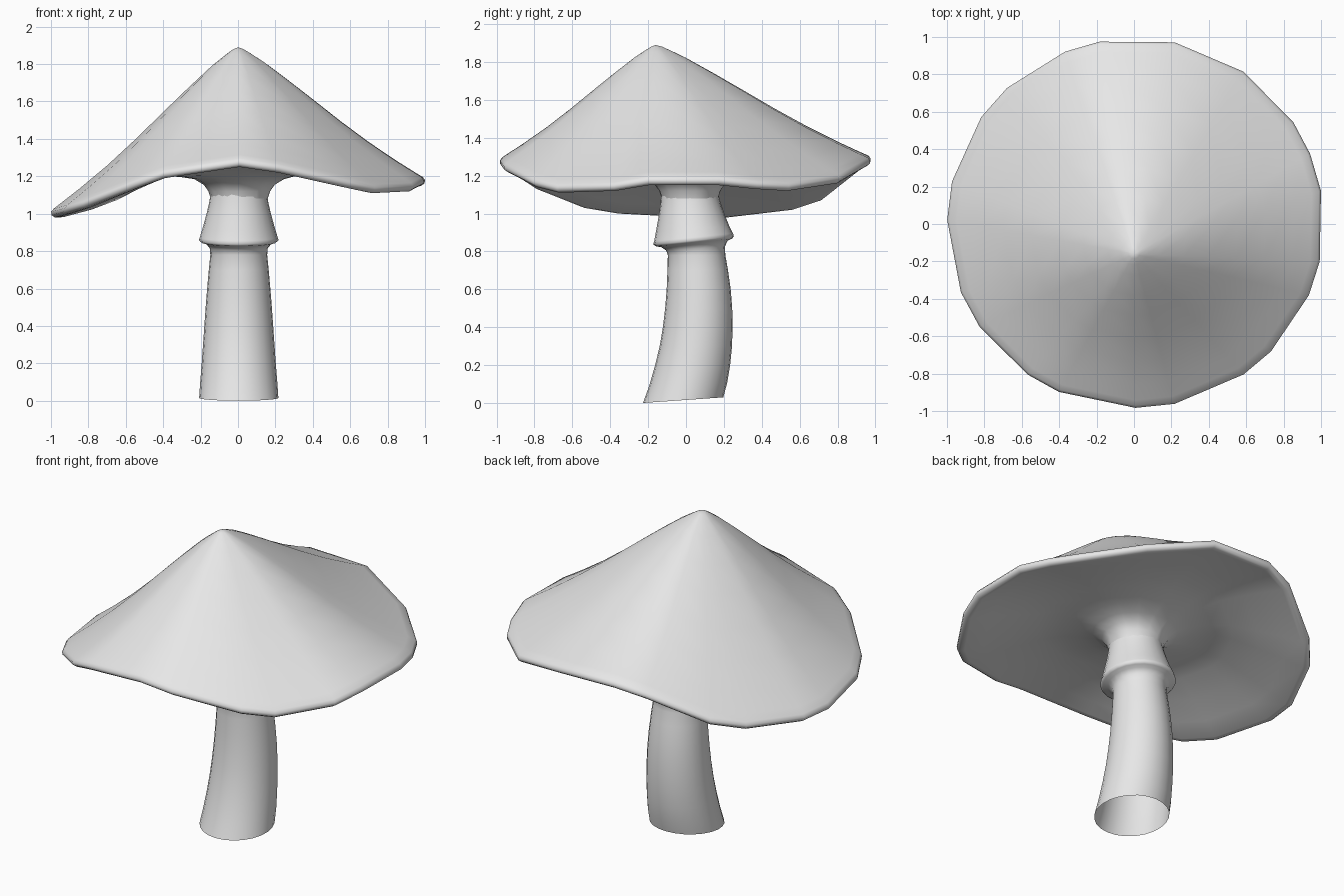
import bpy
import bmesh
from math import cos, sin, radians, tau
from mathutils import Vector

cube = bpy.data.objects.get("Cube")
if cube:
    bpy.data.objects.remove(cube)

grey = bpy.data.materials.new("plain grey")
grey.use_nodes = True
colour = (0.8, 0.8, 0.8, 1)
grey.diffuse_color = colour
grey.node_tree.nodes["Principled BSDF"].inputs["Base Color"].default_value = colour


def loft(name, rings, tip=None):
    """Skin a list of equal closed rings, with an optional point before the first."""
    bm = bmesh.new()
    loops = [[bm.verts.new(p) for p in ring] for ring in rings]
    count = len(loops[0])
    for lower, upper in zip(loops, loops[1:]):
        for i in range(count):
            j = (i + 1) % count
            bm.faces.new((lower[i], lower[j], upper[j], upper[i]))
    if tip is not None:
        top = bm.verts.new(tip)
        for i in range(count):
            bm.faces.new((top, loops[0][i], loops[0][(i + 1) % count]))
    for face in bm.faces:
        face.smooth = True
    mesh = bpy.data.meshes.new(name)
    bm.to_mesh(mesh)
    bm.free()
    mesh.materials.append(grey)
    obj = bpy.data.objects.new(name, mesh)
    bpy.context.collection.objects.link(obj)
    return obj


# Wavy rim of the cap: direction in degrees, height of the lower edge
rim = [(10, 1.15), (22, 1.13), (33, 1.12), (55, 1.16), (78, 1.25), (101, 1.26),
       (112, 1.22), (133, 1.07), (145, 1.02), (167, .98), (179, .98),
       (202, 1.0), (214, 1.03), (235, 1.13), (246, 1.19), (270, 1.25),
       (282, 1.22), (305, 1.14), (316, 1.11), (337, 1.12), (348, 1.15)]
apex = Vector((0, -.16, 1.89))


def rim_point(angle, height, scale=1.0):
    a = radians(angle)
    return Vector((.008 + 1.007 * scale * cos(a), .005 + .988 * scale * sin(a), height))


# Cap top: run from the apex to the rim, share of the height left
slope = [(.03, .985), (.07, .95), (.14, .885), (.27, .745), (.4, .6),
         (.55, .43), (.7, .27), (.85, .125), (.95, .035)]
cap_rings = []
for run, left in slope:
    ring = []
    for angle, z in rim:
        edge = rim_point(angle, z + .045)
        p = apex.lerp(edge, run)
        p.z = edge.z + (apex.z - edge.z) * left
        ring.append(p)
    cap_rings.append(ring)

# Rounded lip of the cap
for scale, lift in [(.988, .046), (1, .03), (.998, .012), (.98, 0), (.955, .003)]:
    cap_rings.append([rim_point(a, z + lift, scale) for a, z in rim])

# Underside: radius, base height, how strongly it follows the wavy rim
for radius, base, follow in [(.85, 1.17, .82), (.7, 1.2, .6), (.55, 1.225, .35),
                             (.42, 1.225, .15), (.32, 1.205, .05), (.24, 1.185, 0),
                             (.19, 1.155, 0), (.165, 1.12, 0), (.152, 1.08, 0)]:
    ring = []
    for a, z in rim:
        p = rim_point(a, base + follow * (z - 1.14), radius)
        p.y += .02 * (1 - radius)
        ring.append(p)
    cap_rings.append(ring)
loft("cap", cap_rings, apex)


# Bent hollow stem with its skirt: height, y centre, radius, backward tilt
stem = [(.015, -.015, .212, .07), (.1, .012, .206, .04), (.2, .035, .198, 0),
        (.3, .052, .191, 0), (.4, .062, .184, 0), (.5, .067, .177, 0),
        (.6, .067, .169, 0), (.7, .062, .16, 0), (.78, .056, .152, 0),
        (.815, .05, .155, .06), (.84, .045, .175, .1), (.847, .042, .2, .1),
        (.858, .04, .213, .1), (.875, .04, .208, .1), (.92, .036, .194, .06),
        (1.0, .03, .172, 0), (1.06, .024, .158, 0), (1.1, .02, .152, 0),
        (1.16, .02, .148, 0)]
sides = 24
stem_rings = []
for z, y, r, tilt in stem:
    ring = []
    for i in range(sides):
        a = tau * i / sides
        ring.append((.004 + r * cos(a), y + r * sin(a), z + tilt * r * sin(a)))
    stem_rings.append(ring)
loft("stem", stem_rings)

# Turn the cap's faces outward
cap_mesh = bpy.data.objects["cap"].data
bm = bmesh.new()
bm.from_mesh(cap_mesh)
bmesh.ops.recalc_face_normals(bm, faces=bm.faces)
if max(bm.faces, key=lambda f: f.calc_center_median().z).normal.z < 0:
    bmesh.ops.reverse_faces(bm, faces=bm.faces)
bm.to_mesh(cap_mesh)
bm.free()
